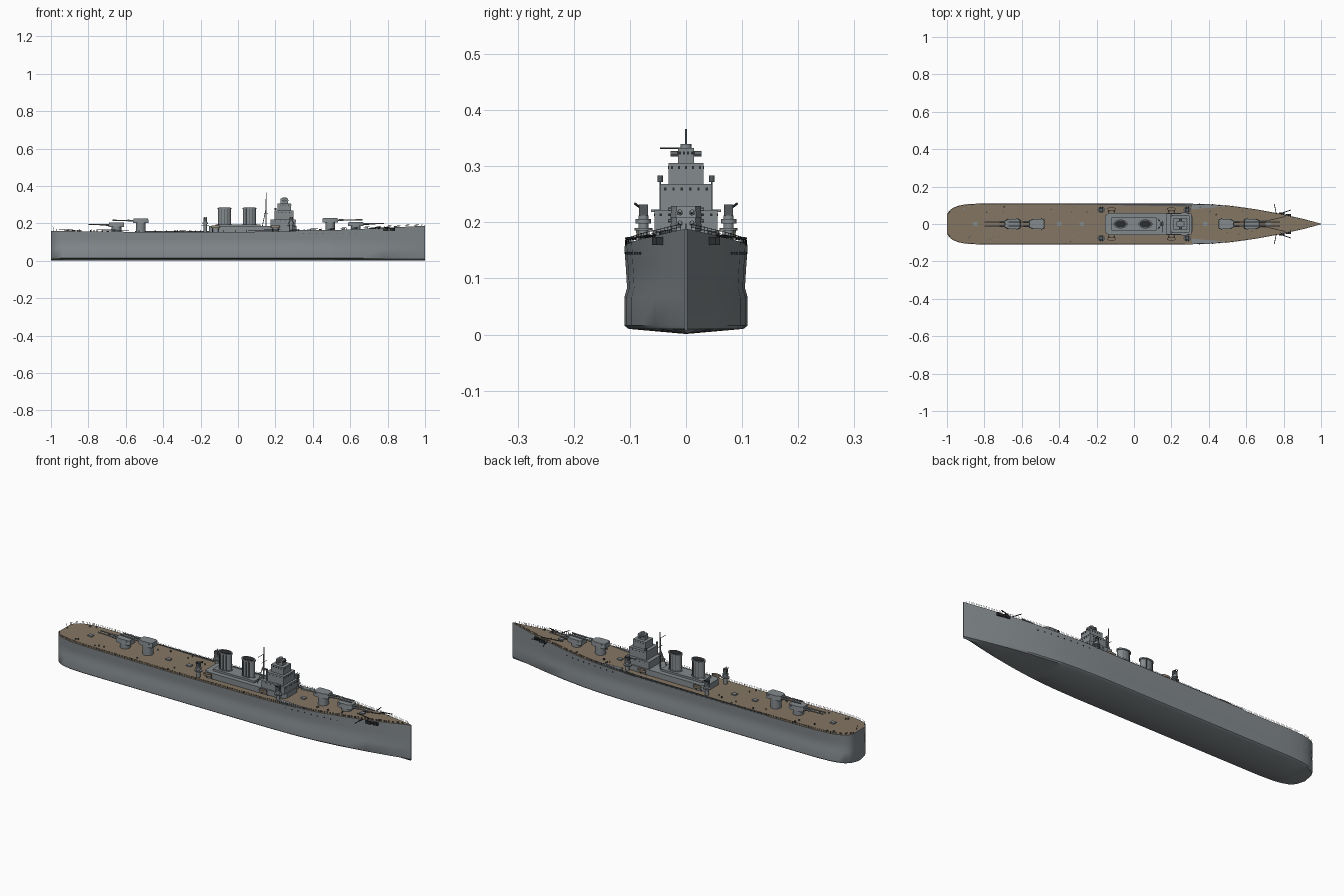
import bpy, bmesh, math, random
from mathutils import Vector, Matrix

if "Cube" in bpy.data.objects:
    bpy.data.objects.remove(bpy.data.objects["Cube"])
random.seed(4)


def material(name, rgb):
    m = bpy.data.materials.new(name)
    m.use_nodes = True
    m.diffuse_color = (*rgb, 1)
    m.node_tree.nodes["Principled BSDF"].inputs["Base Color"].default_value = (*rgb, 1)
    return m


grey = material("warship grey", (0.23, 0.255, 0.27))
teak = material("teak deck", (0.23, 0.18, 0.125))
dark = material("dark fittings", (0.025, 0.027, 0.03))
slate = material("slate grey", (0.09, 0.10, 0.11))
cream = material("boat wood", (0.36, 0.31, 0.23))


def finish(name, bm, *mats, smooth=True):
    bmesh.ops.recalc_face_normals(bm, faces=bm.faces)
    me = bpy.data.meshes.new(name)
    bm.to_mesh(me)
    bm.free()
    ob = bpy.data.objects.new(name, me)
    bpy.context.collection.objects.link(ob)
    for m in mats:
        me.materials.append(m)
    if smooth:
        bpy.ops.object.select_all(action="DESELECT")
        ob.select_set(True)
        bpy.context.view_layer.objects.active = ob
        bpy.ops.object.shade_smooth_by_angle(angle=math.radians(35))
    return ob


def prism(name, outline, z0, z1, mat, taper=1.0):
    bm = bmesh.new()
    cx = sum(p[0] for p in outline) / len(outline)
    cy = sum(p[1] for p in outline) / len(outline)
    low = [bm.verts.new((x, y, z0)) for x, y in outline]
    top = [bm.verts.new((cx + (x - cx) * taper, cy + (y - cy) * taper, z1)) for x, y in outline]
    bm.faces.new(low)
    bm.faces.new(top)
    for i in range(len(low)):
        j = (i + 1) % len(low)
        bm.faces.new((low[i], low[j], top[j], top[i]))
    return finish(name, bm, mat)


def box(name, x0, x1, y0, y1, z0, z1, mat=grey):
    return prism(name, [(x0, y0), (x1, y0), (x1, y1), (x0, y1)], z0, z1, mat)


def oval(name, x, y, rx, ry, z0, z1, mat=grey, taper=1.0, n=24):
    pts = [(x + rx * math.cos(2 * math.pi * i / n), y + ry * math.sin(2 * math.pi * i / n)) for i in range(n)]
    return prism(name, pts, z0, z1, mat, taper)


def rods(name, segments, r, mat, sides=6):
    bm = bmesh.new()
    for a, b in segments:
        a, b = Vector(a), Vector(b)
        turn = (b - a).to_track_quat("Z", "Y").to_matrix().to_4x4()
        bmesh.ops.create_cone(bm, cap_ends=True, segments=sides, radius1=r, radius2=r,
                              depth=(b - a).length, matrix=Matrix.Translation((a + b) / 2) @ turn)
    return finish(name, bm, mat)


def lerp(table, x):
    for (x0, v0), (x1, v1) in zip(table, table[1:]):
        if x <= x1:
            return v0 + (v1 - v0) * (x - x0) / (x1 - x0)
    return table[-1][1]


# Hull plan and sheer
PLAN = [(-1, .05), (-.99, .068), (-.97, .085), (-.94, .097), (-.9, .105), (-.82, .11), (.25, .11), (.4, .106),
        (.52, .097), (.65, .079), (.78, .055), (.9, .028), (1, .002)]
SHEER = [(-1, .16), (-.7, .156), (-.3, .154), (.2, .156), (.5, .164), (.8, .177), (1, .188)]


def half(x):
    return lerp(PLAN, x)


def deck(x):
    return lerp(SHEER, x)


# Hull lofted from cross-sections, with side bulges and a shallow keel
bm = bmesh.new()
rings = []
for x in sorted({p[0] for p in PLAN} | {p[0] for p in SHEER}):
    w, d = half(x), deck(x)
    side = [(w, d), (w * .975, .12), (w * .955, .083), (w, .066), (w, .016), (w * .93, .010)]
    section = side + [(0, .001)] + [(-y, z) for y, z in reversed(side)]
    rings.append([bm.verts.new((x, y, z)) for y, z in section])
for a, b in zip(rings, rings[1:]):
    for i in range(len(a)):
        j = (i + 1) % len(a)
        f = bm.faces.new((a[i], a[j], b[j], b[i]))
        f.material_index = 1 if j == 0 else 0
bm.faces.new(rings[0])
bm.faces.new(rings[-1])
finish("hull", bm, grey, teak)

# Rails round the deck edge, with stanchions
xs = [-1 + .0308 * i for i in range(65)]
segs = []
for s in (-1, 1):
    edge = [Vector((x, s * half(x) * .985, deck(x))) for x in xs]
    for h in (.005, .010):
        up = Vector((0, 0, h))
        segs += [(a + up, b + up) for a, b in zip(edge, edge[1:])]
    segs += [(p, p + Vector((0, 0, .011))) for p in edge]
rods("deck_rails", segs, .0005, dark, 4)

# Side deck plates
prism("port_deck_strip", [(-.55, .1095), (.33, .093), (.33, .107), (.25, .1095)], .154, .1605, slate)
for s in (-1, 1):
    prism("side_deck_plate", [(.31, s * .078), (.5, s * .096), (.4, s * .103), (.31, s * .104)], .156, .166, grey)

# Main turrets: centre x, facing, base lift, muzzle x
for name, x, f, z, muzzle in [("fore_lower", .63, 1, .185, .78), ("fore_upper", .493, 1, .205, .665),
                              ("aft_lower", -.65, -1, .180, -.80), ("aft_upper", -.52, -1, .202, -.67)]:
    oval(name + "_barbette", x, 0, .026, .026, deck(x) - .004, z + .002)
    shape = [(-.042, -.022), (-.03, -.028), (.02, -.028), (.042, -.018),
             (.042, .018), (.02, .028), (-.03, .028), (-.042, .022)]
    prism(name + "_turret", [(x + f * a, b) for a, b in shape], z, z + .024, grey, .94)
    for s in (-1, 1):
        y = s * .011
        rods(name + "_gun", [((x + f * .03, y, z + .012), (muzzle, y, z + .015))], .0032, grey, 10)
        rods(name + "_gun_sleeve", [((x + f * .03, y, z + .012), (x + f * .07, y, z + .013))], .005, grey, 10)
    rods(name + "_rangefinder", [((x - f * .025, -.032, z + .018), (x - f * .025, .032, z + .018))], .003, grey)

# Superstructure base and bridge tiers
prism("superstructure_base", [(-.155, -.045), (-.13, -.06), (.29, -.06), (.312, -.04),
                              (.312, .04), (.29, .06), (-.13, .06), (-.155, .045)], .15, .185, grey)
box("funnel_house", -.12, .12, -.036, .036, .184, .195)
TIERS = [(.175, .308, .056, .184, .222), (.195, .296, .046, .222, .268),
         (.212, .284, .031, .268, .306), (.228, .268, .014, .306, .332)]
for i, (x0, x1, w, z0, z1) in enumerate(TIERS):
    box("bridge_tier", x0, x1, -w, w, z0, z1)
    # Thin window plates round each tier
    n = 7 - i
    for k in range(n):
        y = w * (-.8 + 1.6 * k / (n - 1))
        box("front_window", x1, x1 + .0015, y - .002, y + .002, z1 - .011, z1 - .006, dark)
    for s in (-1, 1):
        for k in range(4):
            x = x0 + (x1 - x0) * (.2 + .2 * k)
            box("side_window", x - .002, x + .002, s * w - .001, s * w + .001, z1 - .011, z1 - .006, dark)
box("bridge_wings", .25, .285, -.062, .062, .218, .223)
rods("director_rangefinder", [((.248, -.028, .322), (.248, .028, .322))], .005, grey, 10)
oval("director_cap", .248, 0, .01, .01, .332, .340)

# Funnels with dark mouths, cap bands, steam pipes and rungs
for name, x in (("aft", -.072), ("fore", .061)):
    oval(name + "_funnel", x, 0, .034, .021, .184, .278, grey, n=32)
    oval(name + "_funnel_cap", x, 0, .038, .024, .276, .283, grey, n=32)
    oval(name + "_funnel_mouth", x, 0, .032, .019, .282, .2845, dark, n=32)
    oval(name + "_funnel_skirt", x, 0, .038, .025, .184, .197, grey, n=32)
    pipes = [((x + dx, s * .021, .19), (x + dx, s * .021, .28)) for s in (-1, 1) for dx in (-.017, 0, .017)]
    rods(name + "_steam_pipes", pipes, .0017, slate)

# Mast, yards and stays
rods("mast", [((.15, 0, .184), (.15, 0, .33))], .0038, grey, 10)
rods("topmast", [((.15, 0, .32), (.15, 0, .366))], .0018, grey)
rods("mast_yards", [((.15, -.046, .332), (.15, 0, .332)), ((.15, -.02, .29), (.15, .02, .29))], .0013, slate)
rods("mast_legs", [((.15, 0, .28), (.13, s * .025, .185)) for s in (-1, 1)], .0018, grey)
oval("mast_platform", .15, 0, .011, .011, .25, .254)

# Side equipment: gun mounts on platforms, boats and rafts
for s in (-1, 1):
    for x in (-.175, .285):
        y = s * .076
        oval("gun_platform", x, y, .020, .016, .185, .190)
        oval("platform_post", x, y, .009, .009, .15, .212)
        oval("gun_tub", x, y, .014, .014, .198, .206)
        box("gun_mount", x - .010, x + .010, y - .008, y + .008, .212, .232, slate)
        rods("gun_pair", [((x + d, y, .222), (x + d, y + s * .016, .234)) for d in (-.005, .005)], .002, dark)
    for x in (-.12, .2):
        hull = oval("boat", x, s * .08, .022, .008, .176, .186, cream, 1.15)
        oval("boat_interior", x, s * .08, .022, .0075, .186, .188, teak)
        rods("boat_davits", [((x + d, s * .062, .155), (x + d, s * .078, .178)) for d in (-.015, .015)], .0015, slate)
    rods("searchlight_post", [((.20, s * .046, .222), (.20, s * .046, .275))], .0015, grey)
    oval("searchlight", .20, s * .046, .005, .005, .272, .283, slate)

    # Bow anchors and spars
    for x in (.79, .825):
        y = s * (half(x) + .002)
        box("anchor", x - .015, x + .015, y - .006, y + .006, .160, .174, dark)
    rods("bow_spars", [((.76, s * .058, .176), (.75, s * .108, .171)),
                       ((.78, s * .055, .177), (.84, s * .075, .173))], .0022, dark)
    rods("anchor_chain", [((.70, s * .015, .1745), (.81, s * .04, .179))], .0018, dark)

    # Portholes along the hull
    for i in range(9):
        x = .35 + .035 * i
        w = half(x) * .985
        box("porthole", x - .002, x + .002, s * w - .003, s * w + .003, .143, .147, dark)

# Deck fittings: vents, bollards and hatches
for i in range(34):
    x = random.choice((random.uniform(-.93, -.2), random.uniform(.35, .85)))
    y = random.choice((-1, 1)) * half(x) * random.uniform(.45, .9)
    r = random.uniform(.002, .005)
    oval("deck_vent", x, y, r, r, deck(x) - .002, deck(x) + .007, random.choice((grey, slate, dark)), n=8)
for x in (-.85, -.4, -.28, .38, .72):
    box("deck_hatch", x - .012, x + .012, -.01, .01, deck(x) - .002, deck(x) + .006)
rods("flagstaffs", [((-.985, 0, .16), (-.99, 0, .185)), ((.98, 0, .186), (.985, 0, .198))], .001, slate)
